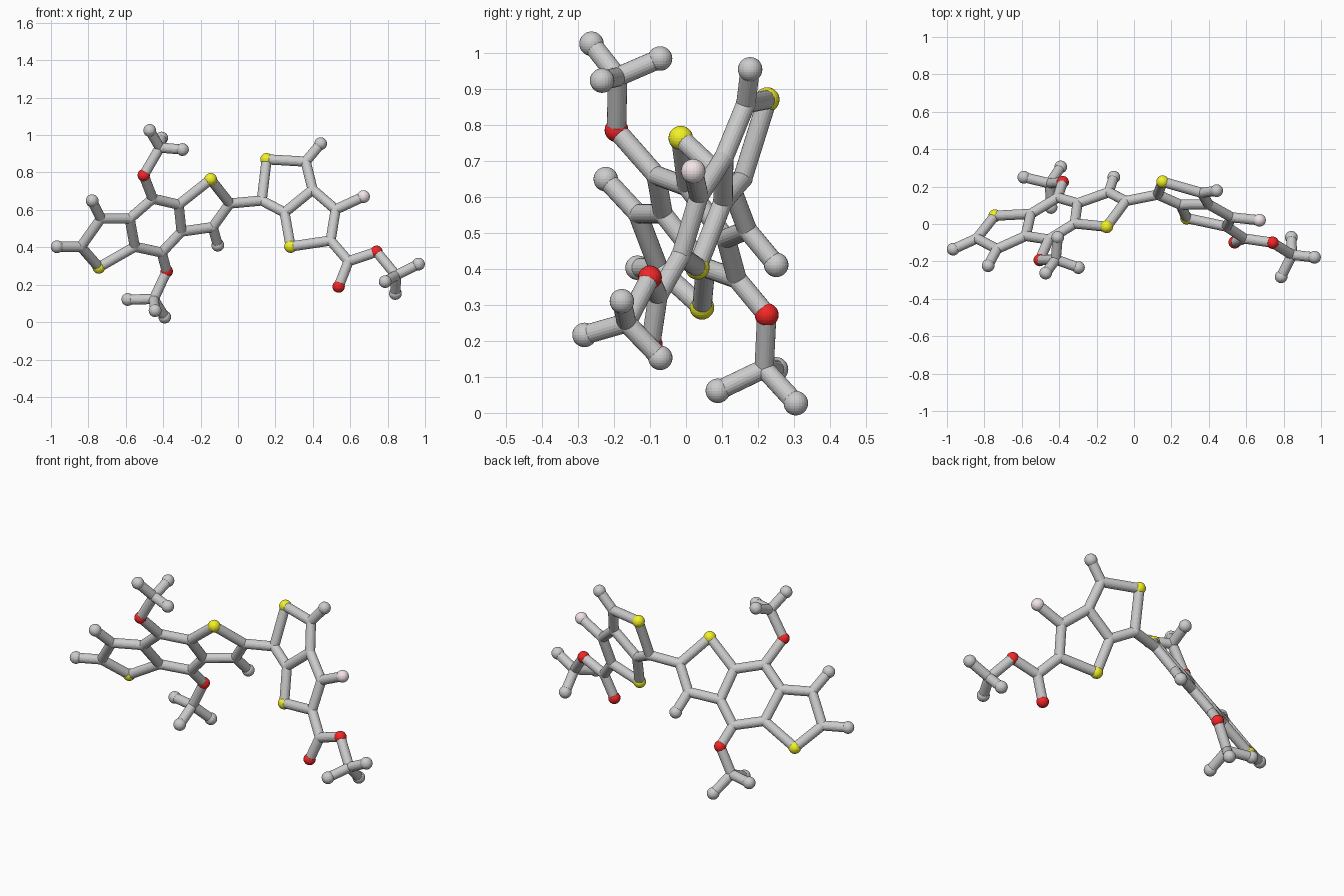
import bpy, bmesh, math
from mathutils import Vector, Matrix

if "Cube" in bpy.data.objects:
    bpy.data.objects.remove(bpy.data.objects["Cube"])

R_BOND = 0.027
RADII = {"C": 0.028, "H": 0.034, "O": 0.033, "S": 0.034, "F": 0.034}
NAMES = {"C": "carbon_joints", "H": "hydrogen_ends", "O": "oxygen_atoms",
         "S": "sulfur_atoms", "F": "fluorine_atom"}
COLOURS = {"O": (0.9, 0.02, 0.02, 1), "S": (0.9, 0.88, 0.02, 1), "F": (0.9, 0.78, 0.8, 1)}

atoms, bonds = {}, []


def atom(name, x, y, z):
    atoms[name] = Vector((x, y, z))


def chain(text):
    names = text.split()
    bonds.extend(zip(names, names[1:]))


# fused three-ring core: flat, so y follows from x and z
core = {
    "Ha": (-.967, .403), "C1": (-.84, .403), "Hb": (-.78, .649), "C2": (-.733, .553),
    "S1": (-.744, .293), "C3": (-.552, .403), "C4": (-.579, .553), "C5": (-.456, .66),
    "C6": (-.317, .628), "C7": (-.302, .484), "C8": (-.408, .372), "S2": (-.146, .763),
    "C9": (-.044, .634), "C10": (-.135, .508), "Hc": (-.108, .411),
    "O1": (-.504, .785), "O2": (-.381, .272)}
for n, (x, z) in core.items():
    atom(n, x, .589 + .455 * x - .704 * z, z)
chain("C1 C2 C4 C3 S1 C1 Ha")
chain("C2 Hb")
chain("C4 C5 C6 C7 C8 C3")
chain("C6 S2 C9 C10 C7")
chain("C10 Hc")
chain("C5 O1")
chain("C8 O2")

# tilted two-ring unit: flat in a second plane
side = {
    "C11": (.127, .65), "S3": (.153, .87), "C12": (.362, .858), "Hd": (.442, .954),
    "C13": (.399, .708), "C14": (.522, .602), "F1": (.671, .671), "C15": (.495, .436),
    "S4": (.281, .404), "C16": (.249, .586), "C17": (.591, .325)}
for n, (x, z) in side.items():
    atom(n, x, -.033 - .265 * x + .344 * z, z)
chain("C9 C11 S3 C12 C13 C16 C11")
chain("C12 Hd")
chain("C13 C14 C15 S4 C16")
chain("C14 F1")
chain("C15 C17")

# ester tail
atom("O3", .538, -.098, .19)
atom("O4", .741, -.1, .376)
chain("O3 C17 O4")


def methyl(tag, oxygen, c, h):
    """Carbon on an oxygen with three ends spun around the bond."""
    atom("C" + tag, *c)
    chain(oxygen + " C" + tag)
    c, arm = Vector(c), Vector(h) - Vector(c)
    axis = c - atoms[oxygen]
    for i in range(3):
        n = "H" + tag + str(i)
        atom(n, *(c + Matrix.Rotation(i * math.tau / 3, 3, axis) @ arm))
        chain("C" + tag + " " + n)


methyl("m1", "O1", (-.418, -.19, .933), (-.408, -.072, .984))
methyl("m2", "O2", (-.45, .217, .123), (-.589, .25, .121))
methyl("m3", "O4", (.845, -.165, .25), (.965, -.178, .31))


def finish(bm, name, colour=None):
    me = bpy.data.meshes.new(name)
    bm.to_mesh(me)
    bm.free()
    ob = bpy.data.objects.new(name, me)
    bpy.context.collection.objects.link(ob)
    if colour:
        mat = bpy.data.materials.new(name)
        mat.diffuse_color = colour
        mat.use_nodes = True
        mat.node_tree.nodes["Principled BSDF"].inputs["Base Color"].default_value = mat.diffuse_color
        me.materials.append(mat)


# atom spheres, one object per element
for el, name in NAMES.items():
    bm = bmesh.new()
    for n, p in atoms.items():
        if n[0] == el:
            bmesh.ops.create_uvsphere(bm, u_segments=24, v_segments=14,
                                      radius=RADII[el], matrix=Matrix.Translation(p))
    finish(bm, name, COLOURS.get(el))

# bond sticks
bm = bmesh.new()
for a, b in bonds:
    p, q = atoms[a], atoms[b]
    m = Matrix.Translation((p + q) / 2) @ (q - p).to_track_quat("Z", "Y").to_matrix().to_4x4()
    bmesh.ops.create_cone(bm, cap_ends=True, segments=20, radius1=R_BOND, radius2=R_BOND,
                          depth=(q - p).length, matrix=m)
finish(bm, "bond_sticks")
